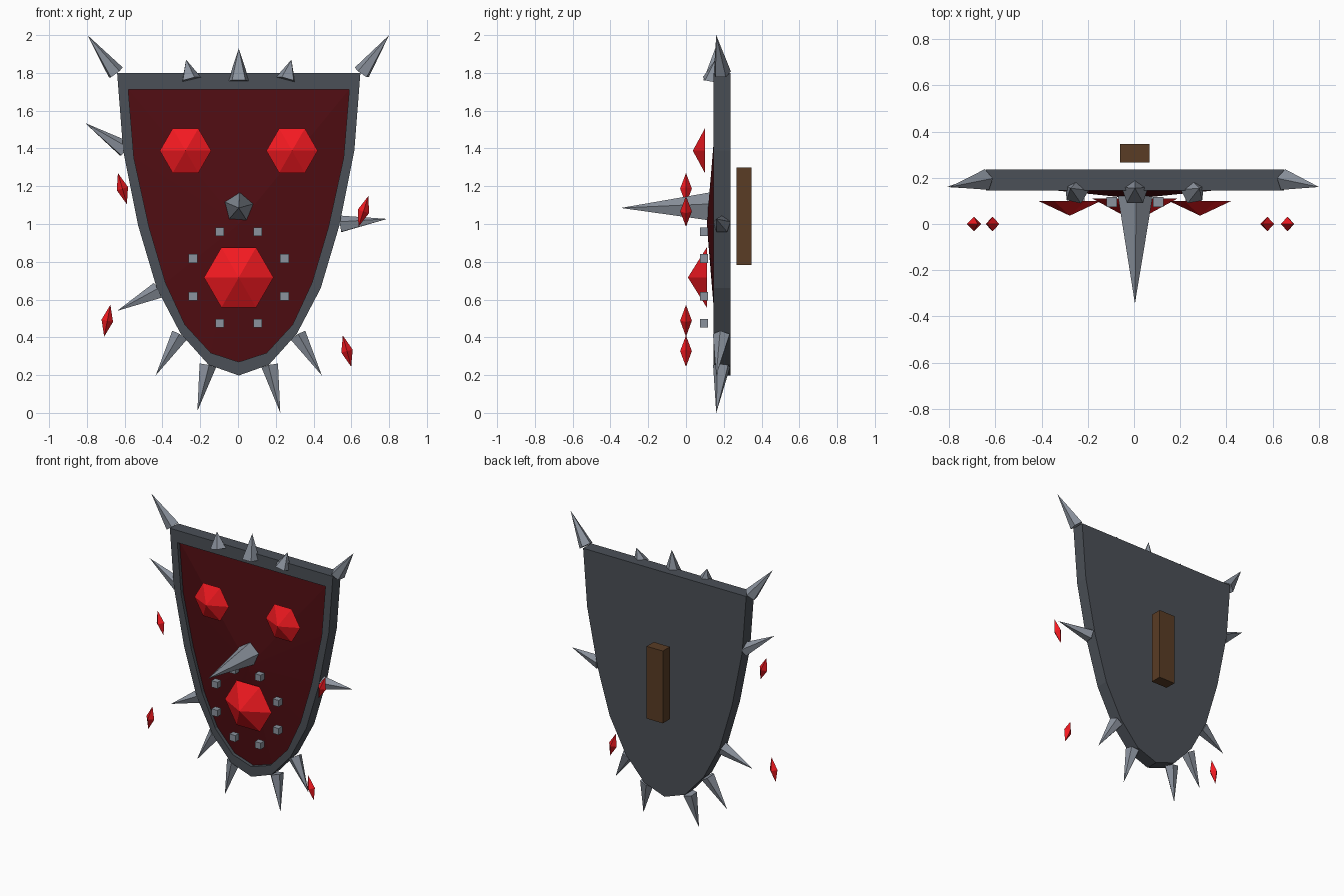
import bpy, bmesh, math
from mathutils import Matrix, Vector

if "Cube" in bpy.data.objects:
    bpy.data.objects.remove(bpy.data.objects["Cube"])

CX = 0.004  # shield axis


def material(name, r, g, b):
    m = bpy.data.materials.new(name)
    m.diffuse_color = (r, g, b, 1)
    m.use_nodes = True
    m.node_tree.nodes["Principled BSDF"].inputs["Base Color"].default_value = m.diffuse_color
    return m


IRON = material("dark_iron", 0.07, 0.08, 0.095)
STEEL = material("steel", 0.26, 0.29, 0.34)
DARK_RED = material("dark_red", 0.08, 0.004, 0.006)
RED = material("bright_red", 0.9, 0.01, 0.015)
WOOD = material("wood", 0.1, 0.045, 0.018)


def finish(name, bm, mat):
    bmesh.ops.recalc_face_normals(bm, faces=bm.faces)
    me = bpy.data.meshes.new(name)
    bm.to_mesh(me)
    bm.free()
    me.materials.append(mat)
    ob = bpy.data.objects.new(name, me)
    bpy.context.collection.objects.link(ob)


def cone(name, base, tip, radius, sides, mat, spin=0):
    base, tip = Vector(base), Vector(tip)
    d = tip - base
    bm = bmesh.new()
    m = (Matrix.Translation((base + tip) / 2)
         @ d.to_track_quat('Z', 'Y').to_matrix().to_4x4()
         @ Matrix.Rotation(math.radians(spin), 4, 'Z'))
    bmesh.ops.create_cone(bm, cap_ends=True, segments=sides, radius1=radius,
                          radius2=0, depth=d.length, matrix=m)
    bmesh.ops.remove_doubles(bm, verts=bm.verts, dist=0.0005)
    finish(name, bm, mat)


def box(name, center, size, mat):
    bm = bmesh.new()
    bmesh.ops.create_cube(bm, size=1, matrix=Matrix.Translation(center) @ Matrix.Diagonal((*size, 1)))
    finish(name, bm, mat)


def loop(bm, half, y):
    """Mirror a half profile (top corner to bottom point) into a closed loop."""
    pts = half + [(-x, z) for x, z in reversed(half[:-1])]
    return [bm.verts.new((CX + x, y, z)) for x, z in pts]


OUTER = [(0.644, 1.80), (0.612, 1.39), (0.532, 0.99), (0.434, 0.66),
         (0.308, 0.42), (0.16, 0.255), (0, 0.198)]
INNER = [(0.585, 1.713), (0.555, 1.35), (0.475, 0.985), (0.388, 0.69),
         (0.285, 0.467), (0.148, 0.318), (0, 0.27)]

# Shield plate with raised rim
bm = bmesh.new()
rings = [loop(bm, INNER, 0.18), loop(bm, INNER, 0.145),
         loop(bm, OUTER, 0.145), loop(bm, OUTER, 0.235)]
for a, b in zip(rings, rings[1:]):
    for i in range(len(a)):
        j = (i + 1) % len(a)
        bm.faces.new((a[i], a[j], b[j], b[i]))
bm.faces.new(rings[0])
bm.faces.new(rings[-1])
finish("shield_plate", bm, IRON)

# Faceted red front panel, bulging to the middle
bm = bmesh.new()
edge = loop(bm, INNER, 0.17)
apex = bm.verts.new((CX, 0.11, 1.0))
for i in range(len(edge)):
    bm.faces.new((edge[i], edge[(i + 1) % len(edge)], apex))
bm.faces.new(edge)
finish("front_panel", bm, DARK_RED)

# Eye and mouth gems
for side, s in (("left", -1), ("right", 1)):
    x = CX + s * 0.282
    cone(f"eye_gem_{side}", (x, 0.1, 1.388), (x, 0.036, 1.388), 0.136, 6, RED, 30)
cone("mouth_gem", (CX, 0.11, 0.717), (CX, 0.01, 0.717), 0.184, 6, RED, 30)

# Ring of studs around the mouth gem
for i in range(8):
    a = math.radians(22.5 + 45 * i)
    box(f"stud_{i + 1}", (CX + 0.262 * math.cos(a), 0.095, 0.717 + 0.262 * math.sin(a)),
        (0.046, 0.042, 0.046), STEEL)

# Nose spike
cone("nose_spike", (CX, 0.125, 1.087), (CX, -0.345, 1.085), 0.08, 5, STEEL, -4)

# Spikes along the top edge
for i, (bx, bz, tx, tz, r) in enumerate([(-0.25, 1.765, -0.275, 1.87, 0.056),
                                         (CX, 1.757, CX, 1.93, 0.06),
                                         (0.255, 1.765, 0.283, 1.87, 0.056)]):
    cone(f"top_spike_{i + 1}", (bx, 0.14, bz), (tx, 0.155, tz), r, 5, STEEL, 36)

# Spikes around the rim: base x, z and tip x, z
RIM = [(-0.648, 1.80, -0.797, 2.0), (0.656, 1.80, 0.80, 2.0),
       (-0.60, 1.395, -0.81, 1.535), (0.545, 0.997, 0.79, 1.027),
       (-0.425, 0.645, -0.64, 0.54), (-0.308, 0.41, -0.436, 0.198),
       (0.316, 0.41, 0.444, 0.198), (-0.163, 0.25, -0.215, 0.01),
       (0.171, 0.25, 0.224, 0.0)]
for i, (bx, bz, tx, tz) in enumerate(RIM):
    cone(f"rim_spike_{i + 1}", (bx, 0.19, bz), (tx, 0.16, tz), 0.048, 5, STEEL)

# Floating crystals: centre x, z and lean
for i, (x, z, lean) in enumerate([(-0.612, 1.187, -16), (0.664, 1.067, 18),
                                  (-0.692, 0.488, 11), (0.577, 0.327, -15)]):
    bm = bmesh.new()
    place = Matrix.Translation((x, 0, z)) @ Matrix.Rotation(math.radians(lean), 4, 'Y')
    for flip in (0, math.pi):
        bmesh.ops.create_cone(bm, cap_ends=False, segments=4, radius1=0.031, radius2=0, depth=0.086,
                              matrix=place @ Matrix.Rotation(flip, 4, 'X') @ Matrix.Translation((0, 0, 0.043)))
    bmesh.ops.remove_doubles(bm, verts=bm.verts, dist=0.0005)
    finish(f"crystal_{i + 1}", bm, RED)

# Grip on the back
box("handle", (CX, 0.307, 1.04), (0.128, 0.08, 0.516), WOOD)
